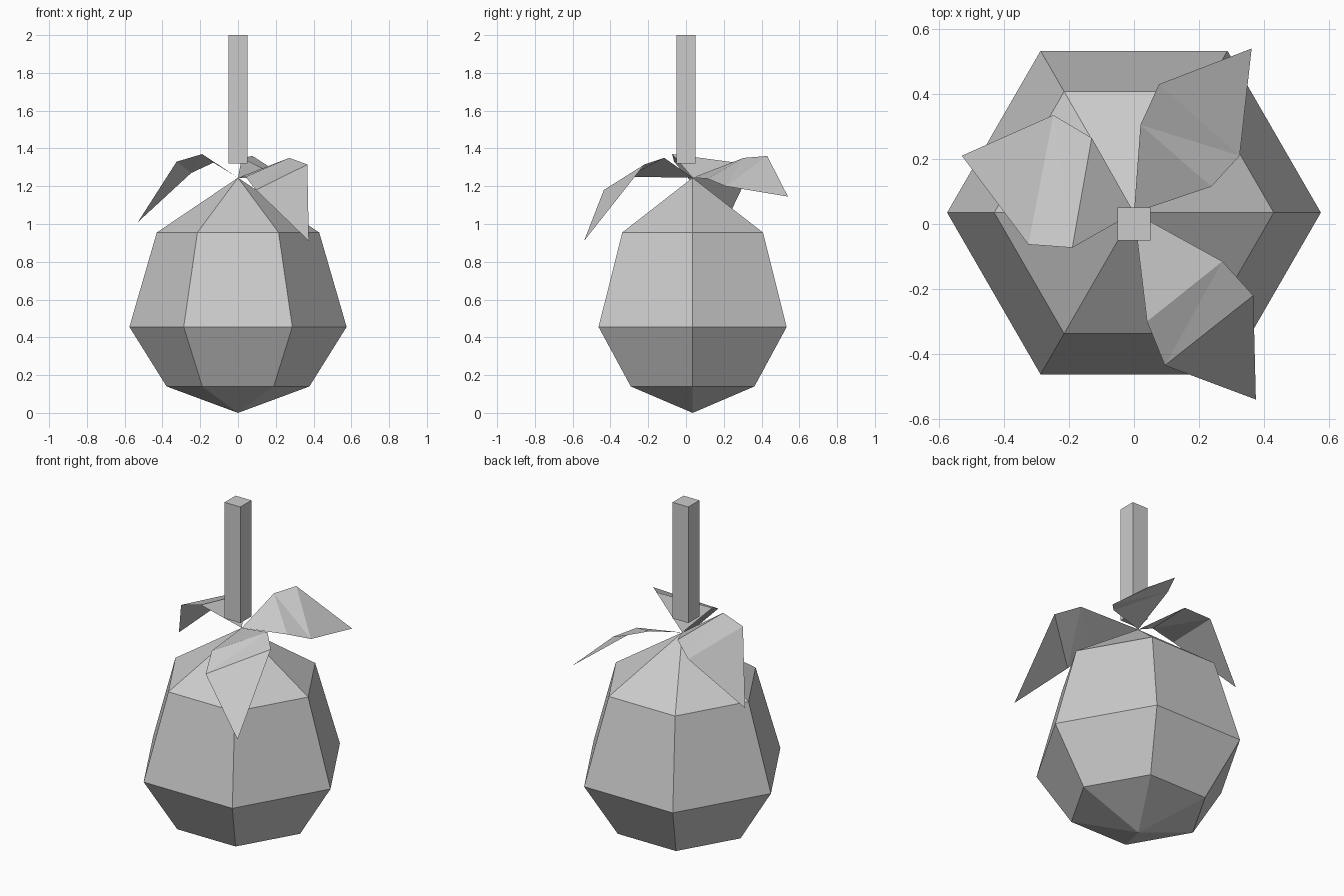
import bpy, bmesh, math
from mathutils import Vector

if "Cube" in bpy.data.objects:
    bpy.data.objects.remove(bpy.data.objects["Cube"])

grey = bpy.data.materials.new("light grey")
grey.diffuse_color = (0.6, 0.6, 0.6, 1)
grey.use_nodes = True
grey.node_tree.nodes["Principled BSDF"].inputs["Base Color"].default_value = grey.diffuse_color
CY = 0.035  # fruit axis offset in y


def make_object(name, verts, faces, fix_normals=True):
    mesh = bpy.data.meshes.new(name)
    mesh.from_pydata(verts, [], faces)
    if fix_normals:
        bm = bmesh.new()
        bm.from_mesh(mesh)
        bmesh.ops.recalc_face_normals(bm, faces=bm.faces)
        bm.to_mesh(mesh)
        bm.free()
    mesh.materials.append(grey)
    obj = bpy.data.objects.new(name, mesh)
    bpy.context.collection.objects.link(obj)
    return obj


# Fruit body: six-sided lathe with pointed ends
SIDES = 6
rings = [(0.378, 0.14), (0.575, 0.455), (0.43, 0.955)]
verts = [(r * math.cos(math.tau * i / SIDES), CY + r * math.sin(math.tau * i / SIDES), z)
         for r, z in rings for i in range(SIDES)]
bottom, top = len(verts), len(verts) + 1
verts += [(0, CY, 0), (0, CY, 1.245)]
faces = []
for i in range(SIDES):
    j = (i + 1) % SIDES
    faces.append((bottom, j, i))
    for k in range(len(rings) - 1):
        a, b = k * SIDES, (k + 1) * SIDES
        faces.append((a + i, a + j, b + j, b + i))
    last = (len(rings) - 1) * SIDES
    faces.append((last + i, last + j, top))
make_object("fruit_body", verts, faces)

# Stem: square post
bm = bmesh.new()
bmesh.ops.create_cube(bm, size=1)
bmesh.ops.scale(bm, vec=Vector((0.102, 0.102, 0.68)), verts=bm.verts)
bmesh.ops.translate(bm, vec=Vector((0, 0, 1.66)), verts=bm.verts)
mesh = bpy.data.meshes.new("stem")
bm.to_mesh(mesh)
bm.free()
mesh.materials.append(grey)
bpy.context.collection.objects.link(bpy.data.objects.new("stem", mesh))


# Leaves: thin folded sheets joined at the top of the fruit
def leaf(name, right_in, right_out, tip, left_out, left_in):
    pts = [(0, CY, 1.245), right_in, right_out, tip, left_out, left_in]
    make_object(name, pts, [(0, 1, 5), (1, 2, 5), (2, 4, 5), (2, 3, 4)], False)


leaf("front_leaf", (0.04, -0.30, 1.25), (0.095, -0.435, 1.18), (0.375, -0.54, 0.91),
     (0.367, -0.22, 1.315), (0.272, -0.115, 1.35))
leaf("back_leaf", (0.238, 0.115, 1.24), (0.325, 0.21, 1.20), (0.362, 0.54, 1.145),
     (0.077, 0.43, 1.36), (0.02, 0.305, 1.35))
leaf("left_leaf", (-0.13, 0.265, 1.325), (-0.248, 0.335, 1.27), (-0.53, 0.21, 1.01),
     (-0.325, -0.063, 1.33), (-0.19, -0.073, 1.37))
